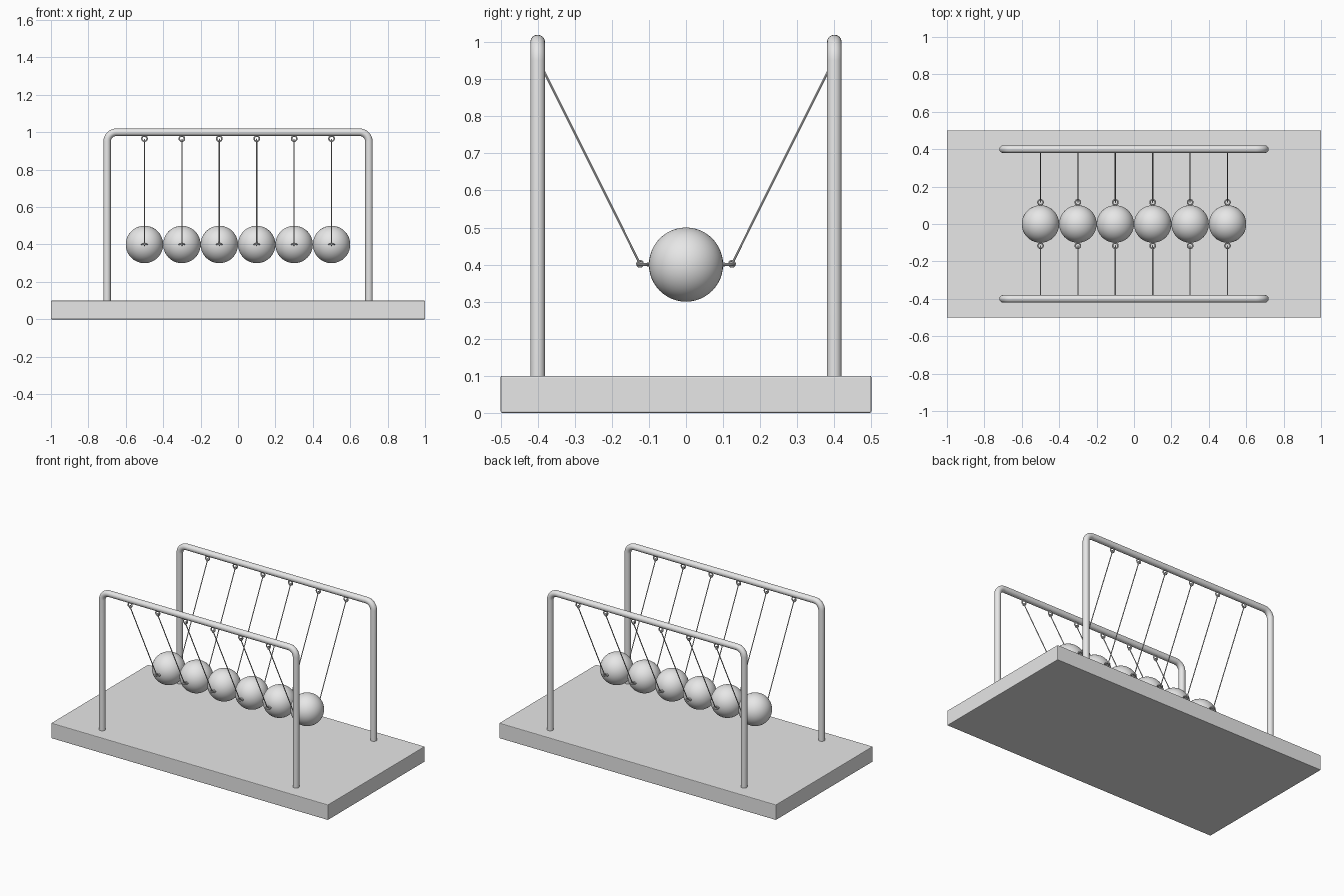
import bpy
import math
from mathutils import Vector

cube = bpy.data.objects.get("Cube")
if cube:
    bpy.data.objects.remove(cube, do_unlink=True)

GREY = (0.8, 0.8, 0.8, 1.0)
metal = bpy.data.materials.new("light grey")
metal.use_nodes = True
metal.diffuse_color = GREY
metal.node_tree.nodes["Principled BSDF"].inputs["Base Color"].default_value = GREY


def finish(name, smooth=True):
    ob = bpy.context.object
    ob.name = name
    ob.data.materials.append(metal)
    if smooth:
        bpy.ops.object.shade_smooth_by_angle(angle=math.radians(40))
    return ob


def rod(name, start, end, radius, sides=12):
    a, b = Vector(start), Vector(end)
    bpy.ops.mesh.primitive_cylinder_add(
        vertices=sides, radius=radius, depth=(b - a).length, location=(a + b) / 2,
        rotation=(b - a).to_track_quat('Z', 'Y').to_euler())
    return finish(name)


def ring(name, centre, radius, thickness, rotation=(0, 0, 0)):
    bpy.ops.mesh.primitive_torus_add(
        major_radius=radius, minor_radius=thickness, major_segments=24,
        minor_segments=8, location=centre, rotation=rotation)
    return finish(name)


def frame(name, y):
    # Bent tube: upright, rounded corner, top bar, rounded corner, upright
    half, top, bend = 0.7, 1.0, 0.05
    path = [(-half, 0.09)]
    for cx, first in ((-half + bend, 180), (half - bend, 90)):
        for i in range(9):
            a = math.radians(first - i * 90 / 8)
            path.append((cx + bend * math.cos(a), top - bend + bend * math.sin(a)))
    path.append((half, 0.09))
    curve = bpy.data.curves.new(name, 'CURVE')
    curve.dimensions = '3D'
    curve.bevel_depth = 0.02
    curve.bevel_resolution = 6
    curve.use_fill_caps = True
    spline = curve.splines.new('POLY')
    spline.points.add(len(path) - 1)
    for point, (x, z) in zip(spline.points, path):
        point.co = (x, y, z, 1)
    ob = bpy.data.objects.new(name, curve)
    bpy.context.collection.objects.link(ob)
    bpy.ops.object.select_all(action='DESELECT')
    ob.select_set(True)
    bpy.context.view_layer.objects.active = ob
    bpy.ops.object.convert(target='MESH')
    finish(name)


# Base slab with slightly eased edges
bpy.ops.mesh.primitive_cube_add(size=1, location=(0, 0, 0.05))
base = bpy.context.object
base.scale = (2, 1, 0.1)
bpy.ops.object.transform_apply(location=False, rotation=False, scale=True)
bevel = base.modifiers.new("eased edges", 'BEVEL')
bevel.width = 0.004
bevel.segments = 2
finish("base", smooth=False)

# Two frames
for side, y in (("front", -0.4), ("back", 0.4)):
    frame(side + "_frame", y)

# Six balls, each hung by a front and a back string
for n in range(6):
    x = -0.5 + 0.2 * n
    bpy.ops.mesh.primitive_uv_sphere_add(
        segments=48, ring_count=24, radius=0.1, location=(x, 0, 0.4))
    finish(f"ball_{n + 1}")
    for side, s in (("front", -1), ("back", 1)):
        tag = f"{side}_{n + 1}"
        upper = Vector((x, s * 0.4, 0.955))
        lower = Vector((x, s * 0.124, 0.402))
        # Eye on the top bar
        rod("bar_eye_stem_" + tag, (x, s * 0.4, 0.99), (x, s * 0.4, 0.977), 0.005)
        ring("bar_eye_" + tag, (x, s * 0.4, 0.966), 0.014, 0.004, (math.pi / 2, 0, 0))
        # Eye on the ball
        rod("ball_eye_stem_" + tag, (x, s * 0.095, 0.4), (x, s * 0.105, 0.4), 0.005)
        ring("ball_eye_" + tag, (x, s * 0.116, 0.4), 0.014, 0.004)
        # String with a small loop at each end
        rod("string_" + tag, lower, upper, 0.003, 8)
        for end, centre in (("lower", lower), ("upper", upper)):
            ring(f"{end}_string_loop_{tag}", centre, 0.008, 0.0025, (0, math.pi / 2, 0))
